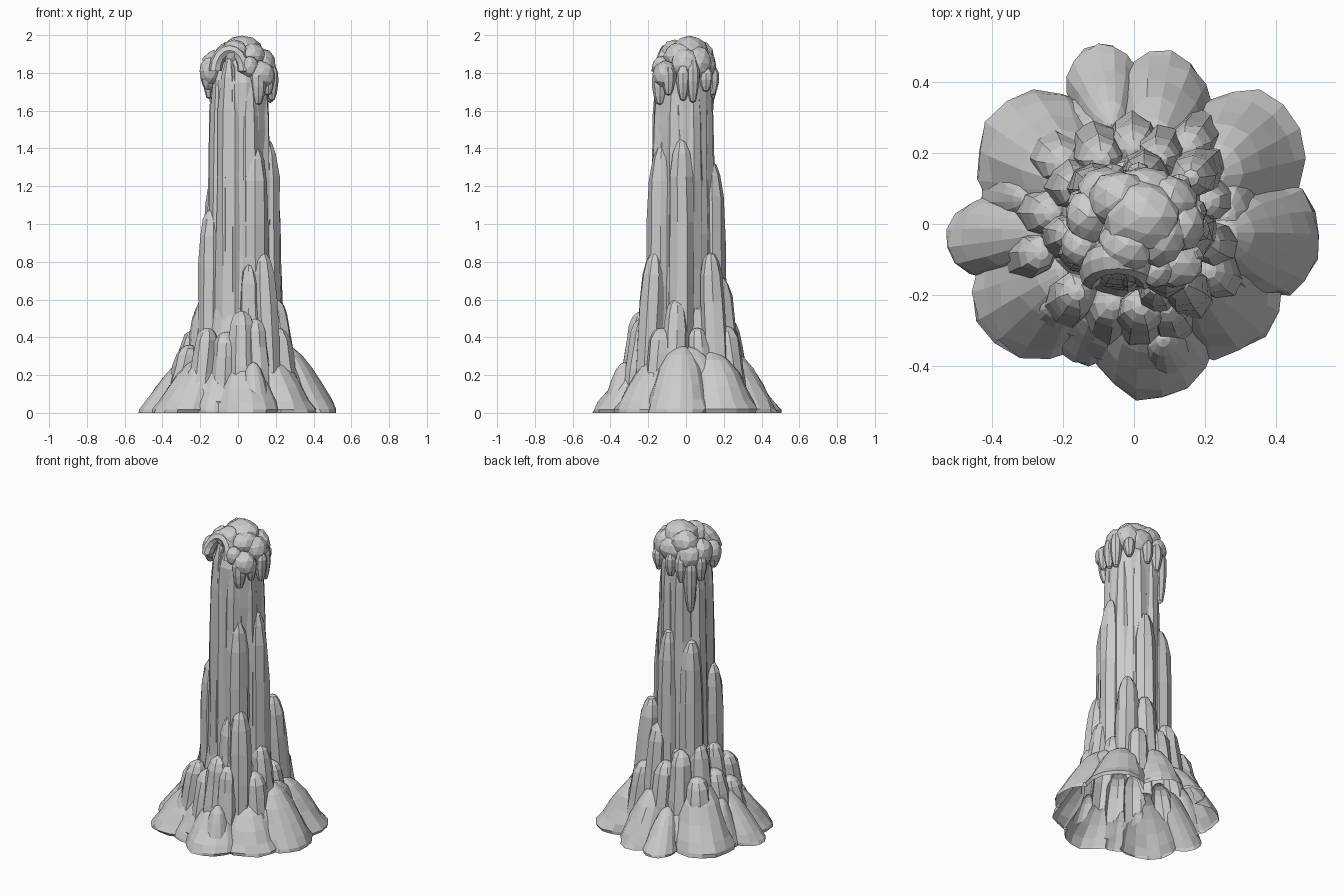
import bpy, bmesh, math, random
from mathutils import Vector

random.seed(7)
cube = bpy.data.objects.get("Cube")
if cube:
    bpy.data.objects.remove(cube)

stone = bpy.data.materials.new("grey_stone")
stone.use_nodes = True
GREY = (0.6, 0.6, 0.6, 1)
stone.diffuse_color = GREY
stone.node_tree.nodes["Principled BSDF"].inputs["Base Color"].default_value = GREY

parts = bpy.data.collections.new("stone_parts")
bpy.context.scene.collection.children.link(parts)


def finish(name, bm, home=parts):
    bmesh.ops.recalc_face_normals(bm, faces=bm.faces)
    mesh = bpy.data.meshes.new(name)
    bm.to_mesh(mesh)
    bm.free()
    mesh.materials.append(stone)
    ob = bpy.data.objects.new(name, mesh)
    home.objects.link(ob)
    return ob


def loft(name, rings, tip, home=parts):
    """Closed solid skinned over a stack of point rings and a tip point."""
    bm = bmesh.new()
    loops = [[bm.verts.new(p) for p in ring] for ring in rings]
    n = len(loops[0])
    bm.faces.new(loops[0][::-1])
    for low, high in zip(loops, loops[1:]):
        for i in range(n):
            j = (i + 1) % n
            bm.faces.new((low[i], low[j], high[j], high[i]))
    top = bm.verts.new(tip)
    for i in range(n):
        bm.faces.new((loops[-1][i], loops[-1][(i + 1) % n], top))
    return finish(name, bm, home)


def ring(cx, cy, z, rx, ry, sides, rough=0.0, turn=0.0):
    pts = []
    for i in range(sides):
        a = turn + math.tau * i / sides
        k = 1 + random.uniform(-rough, rough)
        pts.append(Vector((cx + rx * k * math.cos(a), cy + ry * k * math.sin(a), z)))
    return pts


def spire(name, x, y, r, z0, h, lean, sides=8):
    """Blunt stone finger whose foot spreads outward from the axis."""
    turn = random.random()
    rings = []
    for t, s in ((0, 1.08), (.3, 1.05), (.6, 1.02), (.82, .93), (.93, .7), (.985, .35)):
        k = 1 + lean * (1 - t)
        rings.append(ring(x * k, y * k, z0 + (h - z0) * t, r * s, r * s, sides, .09, turn))
    loft(name, rings, Vector((x, y, h)))


def mound(name, x, y, rx, ry, h, lean):
    """Faceted heap resting on the ground and leaning in to the axis."""
    rings = []
    turn = random.random()
    for t, s in ((.005, .97), (.06, 1), (.2, .92), (.42, .8), (.65, .65), (.85, .45), (.96, .22)):
        k = 1 - lean * t
        rings.append(ring(x * k, y * k, h * t, rx * s, ry * s, 15, .05, turn))
    loft(name, rings, Vector((x * (1 - lean), y * (1 - lean), h)))


def blob(name, x, y, z, rx, ry, rz):
    bm = bmesh.new()
    bmesh.ops.create_icosphere(bm, subdivisions=2, radius=1)
    for v in bm.verts:
        k = random.uniform(.95, 1.04)
        v.co = Vector((x + v.co.x * rx * k, y + v.co.y * ry * k, z + v.co.z * rz * k))
    finish(name, bm)


def polar(deg, rad):
    a = math.radians(deg)
    return rad * math.cos(a), rad * math.sin(a)


# Sloping core of the foot, kept just inside the lobes
skirt = [ring(0, 0, z, r, r, 28, rough) for z, r, rough in
         ((0, .38, 0), (.06, .39, .02), (.13, .36, .04), (.19, .31, .05),
          (.27, .25, .05), (.38, .21, .04), (.55, .18, .03))]
body = loft("rock_column", skirt, Vector((0, 0, .7)), bpy.context.scene.collection)

# Broad leaning lobes that form the outline: x, y, two radii, height, lean
for data in (
        (-.4, -.04, .13, .12, .33, .42), (-.27, -.19, .19, .19, .3, .35),
        (.05, -.31, .18, .19, .3, .35), (.39, -.04, .14, .17, .36, .35),
        (.3, .19, .18, .195, .33, .3), (.08, .3, .15, .19, .36, .35),
        (-.09, .4, .1, .11, .24, .3), (-.25, .18, .2, .2, .42, .4),
        (.23, -.19, .19, .19, .32, .35), (-.13, -.28, .11, .12, .24, .2)):
    mound("foot_lobe", *data)

# Smaller humps riding on the lobes
for data in (
        (.29, .02, .11, .2, .35, .1), (.43, -.02, .06, .06, .22, .1), (.09, -.36, .09, .09, .27, .1),
        (-.24, -.25, .09, .08, .26, .1), (-.35, .08, .08, .09, .29, .15), (.31, -.14, .09, .1, .27, .15)):
    mound("foot_hump", *data)

# Central shaft and the full-height ribs around it
shaft = [ring(.01, -.015, z, r, r, 14, .03) for z, r in
         ((.25, .165), (.6, .165), (.95, .16), (1.25, .155), (1.5, .155), (1.75, .15), (1.88, .11))]
loft("shaft", shaft, Vector((0, -.01, 1.93)))
for i in range(8):
    x, y = polar(i * 45 + 25, .108)
    spire("shaft_rib", x + .01, y - .015, random.uniform(.058, .068), .3,
          random.uniform(1.84, 1.92), .06)

# Tall fingers against the shaft: x, y, radius, foot height, top
for x, y, r, z0, h in (
        (.09, -.13, .07, .35, 1.42), (.155, -.025, .068, .35, 1.45), (.03, .135, .068, .3, 1.33),
        (-.11, .1, .07, .3, 1.28), (-.14, -.07, .065, .3, 1.08)):
    spire("tall_finger", x, y, r, z0, h, .06)

# Shorter fingers rising out of the foot
for x, y, r, z0, h in (
        (.06, -.18, .05, .2, .79), (.13, -.165, .065, .2, .85), (.02, -.23, .07, .12, .54),
        (.09, -.23, .06, .12, .5), (-.06, -.22, .07, .1, .43), (-.16, -.19, .065, .1, .45),
        (.16, .13, .065, .2, .85), (.2, .06, .055, .2, .45), (.2, -.05, .06, .2, .6),
        (.07, .18, .065, .15, .72), (-.09, .18, .07, .15, .58), (0, .21, .07, .12, .5),
        (.15, .21, .065, .12, .46), (-.16, .1, .07, .15, .62), (-.18, -.03, .06, .15, .58),
        (-.23, .03, .065, .1, .44), (-.2, .17, .07, .1, .43), (-.26, -.08, .06, .08, .36),
        (.21, -.13, .065, .1, .45)):
    spire("short_finger", x, y, r, z0, h, .22)

# Bulbous crown: centre and three radii
for data in (
        (.02, .02, 1.91, .11, .1, .09), (.07, -.03, 1.89, .08, .09, .07),
        (-.04, .07, 1.89, .09, .08, .08), (-.02, -.06, 1.9, .08, .08, .075),
        (.1, .06, 1.85, .08, .08, .09), (.03, .1, 1.84, .09, .06, .08),
        (-.08, .09, 1.82, .08, .07, .09), (-.13, .02, 1.83, .065, .08, .09),
        (-.15, -.06, 1.81, .055, .06, .075), (.13, 0, 1.84, .07, .08, .09),
        (.12, -.11, 1.79, .075, .07, .075), (.06, -.13, 1.83, .05, .05, .06)):
    blob("crown_lump", *data)

# Drips hanging below the crown: angle, reach, radius, top, bottom
for deg, rad, r, z1, z0 in (
        (-52, .175, .042, 1.78, 1.63), (-30, .185, .035, 1.8, 1.68), (-5, .18, .035, 1.8, 1.65),
        (12, .175, .035, 1.82, 1.64), (40, .165, .035, 1.8, 1.7), (85, .14, .035, 1.8, 1.68),
        (115, .145, .04, 1.8, 1.65), (135, .155, .04, 1.75, 1.46), (158, .16, .04, 1.8, 1.66),
        (200, .17, .04, 1.8, 1.71)):
    x, y = polar(deg, rad)
    drip = [ring(x, y, z1 + (z0 - z1) * t, r * s, r * s, 8, .06)
            for t, s in ((-.25, .55), (0, 1), (.35, 1), (.7, .75), (.94, .45))]
    loft("crown_drip", drip, Vector((x, y, z0)))

# Arched hood over a raised knob at the front of the shaft
hood = []
for i in range(9):
    a = math.pi * (1 - i / 8)
    out = Vector((math.cos(a), 0, math.sin(a)))
    mid = Vector((-.045, -.135 + .045 * math.sin(a), 1.81)) + Vector((out.x * .075, 0, out.z * .11))
    hood.append([mid + out * (.035 * math.cos(b)) + Vector((0, .05 * math.sin(b), 0))
                 for b in (math.tau * k / 8 for k in range(8))])
loft("front_hood", hood, Vector((.03, -.135, 1.79)))
spire("hood_core", -.045, -.11, .066, .3, 1.89, .08)

# Fuse every part into one continuous stone skin
union = body.modifiers.new("fuse", "BOOLEAN")
union.operation = "UNION"
union.operand_type = "COLLECTION"
union.collection = parts
union.solver = "EXACT"
union.use_self = True
bpy.context.view_layer.update()
depsgraph = bpy.context.evaluated_depsgraph_get()
fused = bpy.data.meshes.new_from_object(body.evaluated_get(depsgraph))
body.modifiers.clear()
body.data = fused
for ob in list(parts.objects):
    bpy.data.objects.remove(ob)
bpy.data.collections.remove(parts)

# Leave the underside open
bm = bmesh.new()
bm.from_mesh(fused)
floor = [f for f in bm.faces if max(v.co.z for v in f.verts) < .004]
bmesh.ops.delete(bm, geom=floor, context="FACES")
for v in bm.verts:
    if v.co.z < .004:
        v.co.z = 0
bm.to_mesh(fused)
bm.free()
fused.materials.clear()
fused.materials.append(stone)
